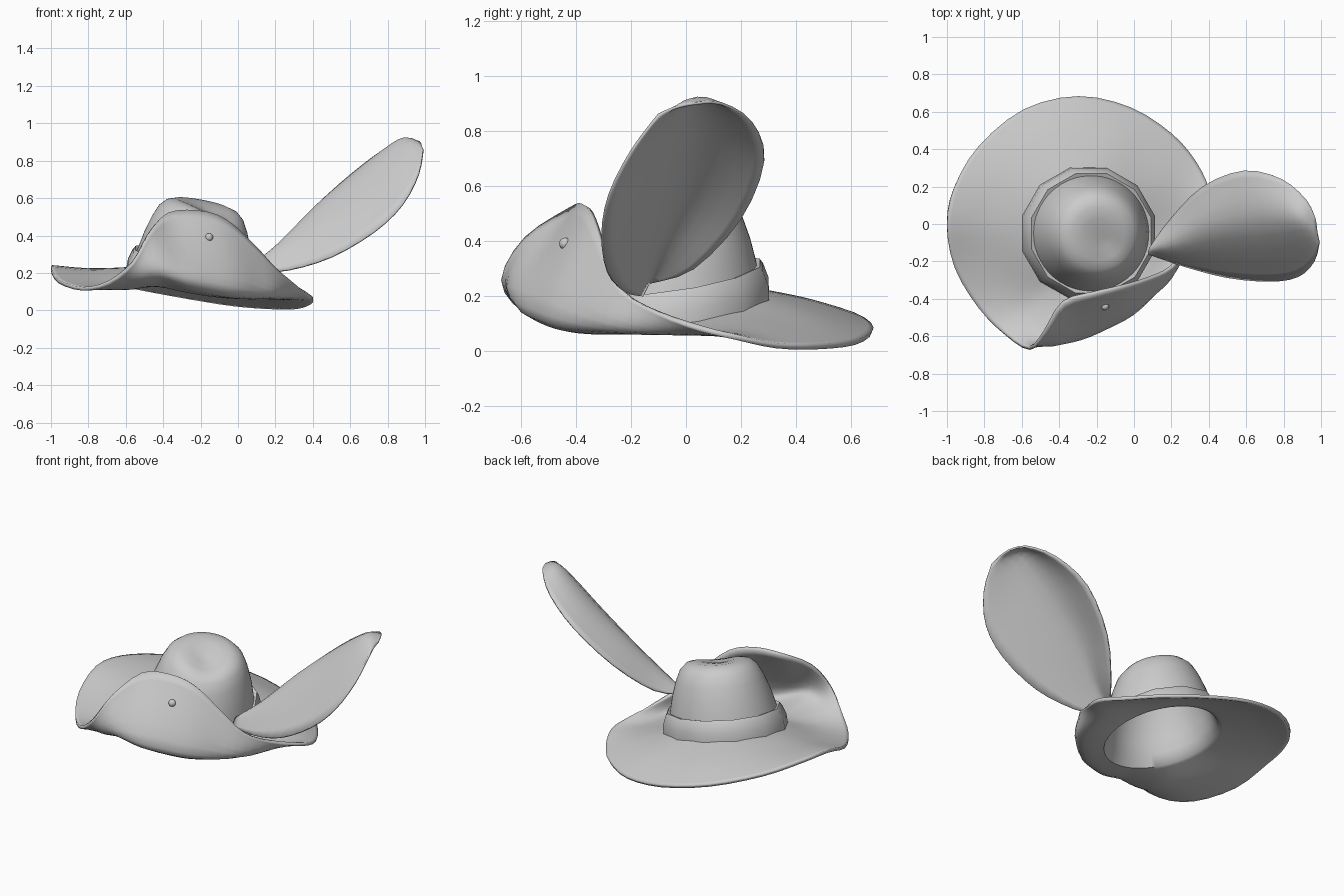
import bpy, bmesh, math
from mathutils import Vector as V

if "Cube" in bpy.data.objects:
    bpy.data.objects.remove(bpy.data.objects["Cube"])

CX, CY = -0.245, -0.05   # crown centre


def cr(p0, p1, p2, p3, t):
    return 0.5 * (2 * p1 + (p2 - p0) * t + (2 * p0 - 5 * p1 + 4 * p2 - p3) * t * t
                  + (3 * p1 - p0 - 3 * p2 + p3) * t ** 3)


def resample(pts, n, closed=False):
    """Smooth curve through pts, n steps per span."""
    pts = [V(p) for p in pts]
    m, out = len(pts), []
    get = (lambda i: pts[i % m]) if closed else (lambda i: pts[max(0, min(m - 1, i))])
    for i in range(m if closed else m - 1):
        out += [cr(get(i - 1), get(i), get(i + 1), get(i + 2), k / n) for k in range(n)]
    return out if closed else out + [pts[-1]]


def loft(name, rings, closed=True, cap=False, thick=0.0, angle=40):
    bm = bmesh.new()
    vs = [[bm.verts.new(p) for p in r] for r in rings]
    n = len(vs[0])
    for a, b in zip(vs, vs[1:]):
        for i in range(n if closed else n - 1):
            j = (i + 1) % n
            bm.faces.new((a[i], a[j], b[j], b[i]))
    if cap:
        bm.faces.new(vs[-1])
    bmesh.ops.recalc_face_normals(bm, faces=bm.faces)
    me = bpy.data.meshes.new(name)
    bm.to_mesh(me)
    bm.free()
    ob = bpy.data.objects.new(name, me)
    bpy.context.collection.objects.link(ob)
    if thick:
        s = ob.modifiers.new("thickness", 'SOLIDIFY')
        s.thickness, s.offset = thick, 0
    finish(ob, angle)
    return ob


def finish(ob, angle=40):
    bpy.ops.object.select_all(action='DESELECT')
    ob.select_set(True)
    bpy.context.view_layer.objects.active = ob
    bpy.ops.object.shade_smooth_by_angle(angle=math.radians(angle))


def crown_pt(h, r, a):
    """Point on the tilted crown at height h, radius r, angle a."""
    dx, dy = r * math.cos(a), r * math.sin(a)
    x, y = CX + 0.13 * h + dx, CY + dy
    z = 0.148 + h - 0.18 * dx + (0.15 - 0.1 * h) * dy
    if h > 0.2:   # dent pressed into the front right of the top
        z -= 0.045 * math.exp(-((x + 0.12) ** 2 + (y + 0.15) ** 2) / 0.014)
    return V((x, y, z))


# Brim and hollow crown: rim and halfway curves, going left > front > right > back
rim = [(-1, 0, .225), (-.96, -.23, .155), (-.83, -.45, .115), (-.69, -.59, .15),
       (-.56, -.665, .26), (-.48, -.58, .41), (-.38, -.42, .515), (-.22, -.37, .53),
       (-.07, -.335, .485), (.08, -.29, .35), (.2, -.23, .22), (.3, -.1, .14),
       (.38, .06, .08), (.4, .18, .05), (.33, .33, .018), (.2, .48, .014),
       (-.02, .62, .03), (-.3, .68, .075), (-.59, .61, .13), (-.83, .415, .185),
       (-.96, .2, .225)]
mid = [(-.8, -.01, .205), (-.77, -.18, .165), (-.66, -.34, .13), (-.58, -.46, .12),
       (-.52, -.59, .16), (-.42, -.635, .2), (-.28, -.61, .175), (-.14, -.55, .15),
       (-.01, -.48, .125), (.1, -.38, .10), (.19, -.28, .085), (.24, -.14, .07),
       (.25, .02, .065), (.24, .13, .07), (.18, .25, .08), (.07, .35, .095),
       (-.09, .45, .12), (-.28, .49, .145), (-.47, .46, .175), (-.65, .32, .205),
       (-.76, .16, .215)]
rim, mid = resample(rim, 3, True), resample(mid, 3, True)
angles = [math.atan2(m.y - CY, m.x - CX) for m in mid]
spokes = [resample([r, m, crown_pt(0, .335, a)], 6) for r, m, a in zip(rim, mid, angles)]
rings = [list(r) for r in zip(*spokes)]
profile = [(.06, .31), (.13, .297), (.22, .275), (.31, .245), (.37, .217), (.402, .185),
           (.418, .14), (.415, .08), (.41, .03)]
rings += [[crown_pt(h, r, a) for a in angles] for h, r in profile]
loft("brim_and_crown", rings, cap=True, thick=0.02, angle=60)

# Hat band, twelve sided
band = [(-.005, .34), (.0, .365), (.055, .362), (.11, .342), (.128, .33), (.122, .308)]
loft("hat_band", [[crown_pt(h, r, math.tau * (i + .5) / 12) for i in range(12)]
                  for h, r in band], angle=45)

# Feather: lower edge, rib and upper edge from quill to tip
low = [(.08, -.16, .2), (.27, -.225, .215), (.5, -.285, .285), (.73, -.305, .42),
       (.88, -.28, .565), (.965, -.2, .725), (.99, -.1, .86)]
rib = [(.08, -.14, .24), (.23, -.1, .36), (.43, -.03, .55), (.635, 0, .72),
       (.79, .01, .845), (.89, .01, .91), (.98, -.04, .885)]
high = [(.09, -.12, .25), (.2, .03, .3), (.37, .2, .48), (.59, .285, .69),
        (.79, .24, .83), (.92, .13, .9), (.97, .03, .9)]
rows = [resample(p, 5) for p in zip(*(resample(e, 3) for e in (low, rib, high)))]
loft("feather", rows, closed=False, thick=0.01, angle=60)

# Button pinning the folded brim
bpy.ops.mesh.primitive_uv_sphere_add(segments=12, ring_count=8, radius=0.022,
                                     location=(-.155, -.44, .39))
button = bpy.context.object
button.name = "brim_button"
finish(button)
